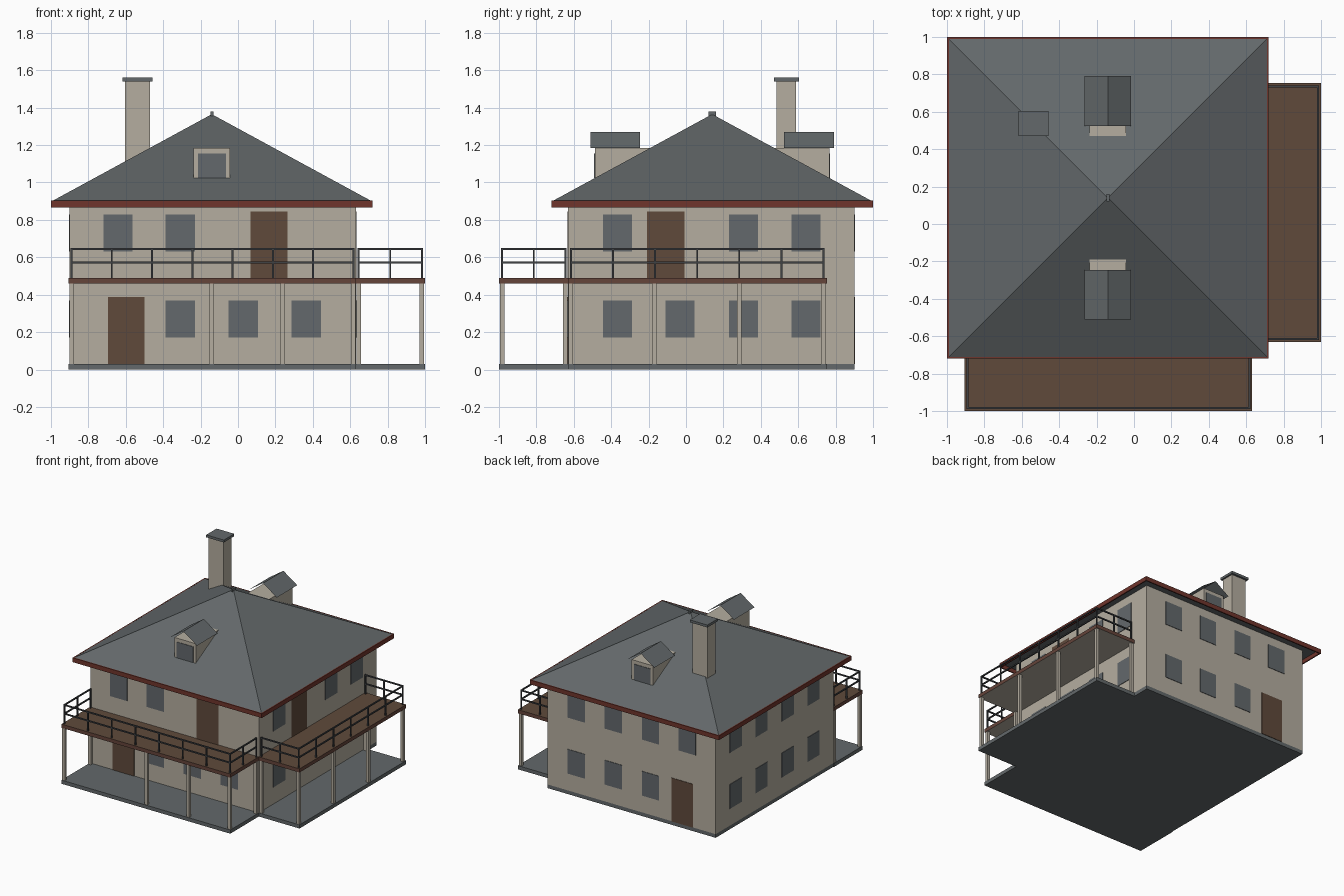
import bpy, bmesh
from mathutils import Vector

cube = bpy.data.objects.get("Cube")
if cube:
    bpy.data.objects.remove(cube, do_unlink=True)


def material(name, r, g, b):
    m = bpy.data.materials.new(name)
    m.use_nodes = True
    m.diffuse_color = (r, g, b, 1)
    m.node_tree.nodes["Principled BSDF"].inputs["Base Color"].default_value = (r, g, b, 1)
    return m


PLASTER = material("plaster cream", 0.46, 0.42, 0.35)
SLATE = material("slate grey", 0.125, 0.14, 0.145)
GLASS = material("window grey", 0.125, 0.14, 0.15)
WOOD = material("wood brown", 0.115, 0.068, 0.044)
EDGE = material("deck edge brown", 0.13, 0.058, 0.042)
TRIM = material("eave red", 0.16, 0.035, 0.025)
IRON = material("rail iron", 0.05, 0.055, 0.06)


def finish(name, bm, *mats):
    mesh = bpy.data.meshes.new(name)
    bm.to_mesh(mesh)
    bm.free()
    for m in mats:
        mesh.materials.append(m)
    ob = bpy.data.objects.new(name, mesh)
    bpy.context.collection.objects.link(ob)
    return ob


def add_box(bm, lo, hi):
    lo, hi = Vector(lo), Vector(hi)
    verts = bmesh.ops.create_cube(bm, size=1)["verts"]
    bmesh.ops.scale(bm, vec=hi - lo, verts=verts)
    bmesh.ops.translate(bm, vec=(lo + hi) / 2, verts=verts)


def boxes(name, mat, spans):
    bm = bmesh.new()
    for lo, hi in spans:
        add_box(bm, lo, hi)
    return finish(name, bm, mat)


# House extents: a square block with its centre under the roof peak
X0, X1, Y0, Y1 = -0.9, 0.63, -0.63, 0.9
CX, CY = -0.14, 0.14
FLOOR, DECK, EAVE, PEAK = 0.03, 0.49, 0.9, 1.365
REACH = 0.86

boxes("walls", PLASTER, [((X0, Y0, FLOOR), (X1, Y1, EAVE))])
boxes("foundation", SLATE, [((X0, Y0, 0), (X1, Y1, FLOOR)),
                            ((X0 - .005, -1, 0), (X1, Y0, FLOOR)),
                            ((X1, Y0, 0), (1, 0.755, FLOOR))])


# Windows and doors as thin plates on each wall
def plate(side, a, b, z0, z1, t=0.004):
    return {"front": ((a, Y0 - t, z0), (b, Y0, z1)),
            "back": ((a, Y1, z0), (b, Y1 + t, z1)),
            "left": ((X1, a, z0), (X1 + t, b, z1)),
            "right": ((X0 - t, a, z0), (X0, b, z1))}[side]


COLS_X = [-0.72, -0.387, -0.05, 0.287]
COLS_Y = [-0.445, -0.11, 0.23, 0.563]
LOW, HIGH = (0.17, 0.37), (0.63, 0.83)
windows = {("front", LOW): COLS_X[1:], ("front", HIGH): COLS_X[:2],
           ("back", LOW): COLS_X[1:], ("back", HIGH): COLS_X,
           ("left", LOW): COLS_Y, ("left", HIGH): [COLS_Y[0]] + COLS_Y[2:],
           ("right", LOW): COLS_Y, ("right", HIGH): COLS_Y}
boxes("windows", GLASS, [plate(side, a, a + 0.156, *row)
                         for (side, row), cols in windows.items() for a in cols])
boxes("doors", WOOD, [plate("front", -0.695, -0.5, FLOOR, 0.387),
                      plate("back", -0.695, -0.5, FLOOR, 0.387),
                      plate("front", 0.068, 0.265, DECK, 0.845),
                      plate("left", -0.208, -0.008, DECK, 0.845)])

# Hipped roof
bm = bmesh.new()
r = REACH - 0.005
base = [bm.verts.new((CX + sx * r, CY + sy * r, EAVE))
        for sx, sy in ((-1, -1), (1, -1), (1, 1), (-1, 1))]
peak = bm.verts.new((CX, CY, PEAK))
bm.faces.new(base[::-1])
for i in range(4):
    bm.faces.new((base[i], base[(i + 1) % 4], peak))
finish("roof", bm, SLATE)
boxes("roof_peak_cap", SLATE, [((CX - .008, CY - .02, 1.355), (CX + .008, CY + .02, 1.38))])

# Red board around the eaves
fascia = []
for s in (-1, 1):
    a, b = sorted((s * REACH, s * (REACH - 0.01)))
    fascia.append(((CX + a, CY - REACH, 0.867), (CX + b, CY + REACH, 0.903)))
    fascia.append(((CX - REACH, CY + a, 0.867), (CX + REACH, CY + b, 0.903)))
boxes("eave_board", TRIM, fascia)

# Dormers: flat-topped box, window plate and an open tent roof
for name, s in (("front", -1), ("back", 1)):
    def span(near, far):
        return sorted((CY + s * near, CY + s * far))
    a, b = span(0.25, 0.627)
    boxes(name + "_dormer", PLASTER, [((CX - .097, a, 1.0), (CX + .097, b, 1.185))])
    a, b = span(0.627, 0.631)
    boxes(name + "_dormer_window", GLASS, [((CX - .075, a, 1.025), (CX + .075, b, 1.155))])
    a, b = span(0.385, 0.65)
    bm = bmesh.new()
    rows = [[bm.verts.new((CX + dx, y, z)) for y in (a, b)]
            for dx, z in ((-.125, 1.185), (0, 1.27), (.125, 1.185))]
    for p, q in zip(rows, rows[1:]):
        bm.faces.new((p[0], q[0], q[1], p[1]))
    finish(name + "_dormer_roof", bm, SLATE)

# Chimney
boxes("chimney", PLASTER, [((-.605, .483, 0.95), (-.47, .588, 1.54))])
boxes("chimney_cap", SLATE, [((-.618, .47, 1.54), (-.458, .605, 1.56))])


# Balcony decks: wood on top, edge board around, plaster beneath
def deck(name, lo, hi):
    bm = bmesh.new()
    add_box(bm, lo, hi)
    bm.normal_update()
    for f in bm.faces:
        f.material_index = 0 if f.normal.z > 0.5 else 2 if f.normal.z < -0.5 else 1
    finish(name, bm, WOOD, EDGE, PLASTER)


deck("front_deck", (X0 - .005, -1, 0.46), (X1, Y0, DECK))
deck("side_deck", (X1, Y0, 0.46), (1, 0.755, DECK))


def posts(name, points):
    boxes(name, PLASTER, [((x - .012, y - .012, FLOOR), (x + .012, y + .012, 0.46))
                          for x, y in points])


posts("front_porch_posts", [(x, -.983) for x in (-.89, -.14, .24, .615)]
      + [(x, -.645) for x in (-.89, .615)])
posts("side_porch_posts", [(.983, y) for y in (-.615, -.17, .285, .735)]
      + [(.645, y) for y in (-.615, .735)])


# Railings: uprights along a path with two horizontal rails
def railing(name, path, counts):
    spans, h = [], 0.005
    for p, q, n in zip(path, path[1:], counts):
        p, q = Vector(p), Vector(q)
        for i in range(n + 1):
            c = p.lerp(q, i / n)
            spans.append(((c.x - h, c.y - h, DECK), (c.x + h, c.y + h, 0.645)))
        for z in (0.573, 0.645):
            spans.append(((min(p.x, q.x) - h, min(p.y, q.y) - h, z - h),
                          (max(p.x, q.x) + h, max(p.y, q.y) + h, z + h)))
    boxes(name, IRON, spans)


railing("front_railing", [(-.89, -.645), (-.89, -.983), (.617, -.983), (.617, -.645)], (2, 7, 2))
railing("side_railing", [(.645, -.615), (.983, -.615), (.983, .735), (.645, .735)], (2, 6, 2))
